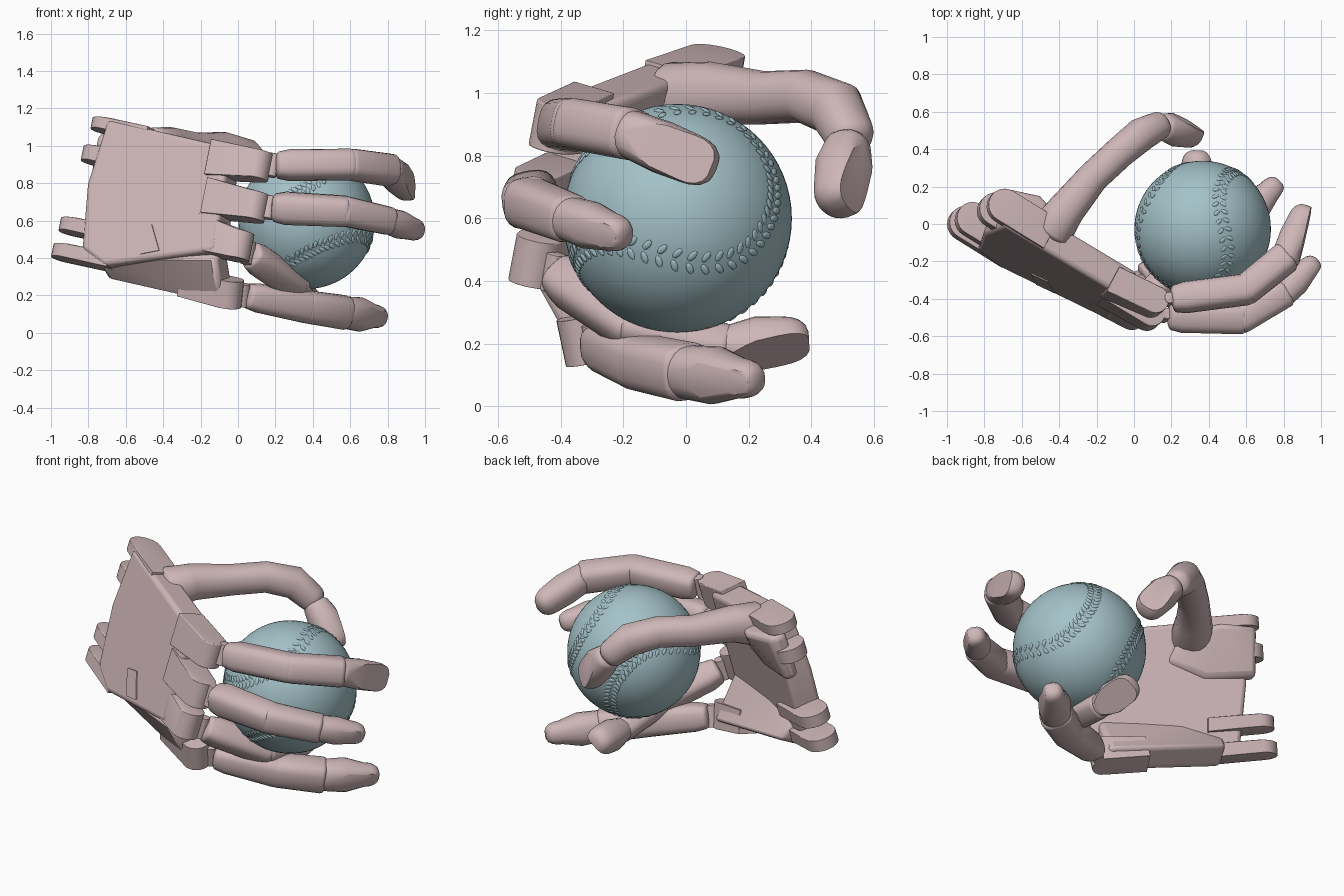
import bpy, bmesh, math
from mathutils import Vector as V, Matrix

cube = bpy.data.objects.get("Cube")
if cube:
    bpy.data.objects.remove(cube, do_unlink=True)


def material(name, rgb):
    m = bpy.data.materials.new(name)
    m.use_nodes = True
    m.diffuse_color = (*rgb, 1)
    m.node_tree.nodes["Principled BSDF"].inputs["Base Color"].default_value = (*rgb, 1)
    return m


PINK = material("dusty_pink", (0.62, 0.47, 0.48))
BLUE = material("pale_blue", (0.37, 0.54, 0.58))
made = []


def finish(name, bm, mat):
    bmesh.ops.recalc_face_normals(bm, faces=bm.faces)
    me = bpy.data.meshes.new(name)
    bm.to_mesh(me)
    bm.free()
    me.materials.append(mat)
    ob = bpy.data.objects.new(name, me)
    bpy.context.collection.objects.link(ob)
    made.append(ob)
    return ob


def hull(name, pts, bevel=0.02):
    """Solid convex block with rounded edges."""
    bm = bmesh.new()
    for p in pts:
        bm.verts.new(p)
    res = bmesh.ops.convex_hull(bm, input=bm.verts)
    junk = {g for g in res["geom_interior"] + res["geom_unused"] if isinstance(g, bmesh.types.BMVert)}
    bmesh.ops.delete(bm, geom=list(junk), context='VERTS')
    bmesh.ops.dissolve_limit(bm, angle_limit=0.05, verts=bm.verts, edges=bm.edges)
    ob = finish(name, bm, PINK)
    if bevel:
        mod = ob.modifiers.new("round", 'BEVEL')
        mod.width, mod.segments, mod.angle_limit = bevel, 3, 0.5
    return ob


def tube(name, pts, radii, up, caps=(0.02, 0.02), wide=1.0, nail=None, square=0.78, sides=20):
    """Loft of rounded-square rings with domed ends; nail cuts a flat face."""
    pts, up = [V(p) for p in pts], V(up)
    last = len(pts) - 1
    tang = [(pts[min(i + 1, last)] - pts[max(i - 1, 0)]).normalized() for i in range(last + 1)]
    arcs = [math.radians(a) for a in (20, 40, 60, 78)]
    rings = [(pts[0] - tang[0] * caps[0] * math.sin(a), tang[0], radii[0] * math.cos(a) ** 0.6)
             for a in reversed(arcs)]
    rings += list(zip(pts, tang, radii))
    rings += [(pts[-1] + tang[-1] * caps[1] * math.sin(a), tang[-1], radii[-1] * math.cos(a) ** 0.6)
              for a in arcs]
    bm = bmesh.new()
    loops = []
    for c, t, r in rings:
        side = t.cross(up).normalized()
        top = side.cross(t)
        loop = []
        for k in range(sides):
            a = math.tau * k / sides
            u, w = (math.copysign(abs(f(a)) ** square, f(a)) for f in (math.cos, math.sin))
            loop.append(bm.verts.new(c + side * u * r * wide + top * w * r))
        loops.append(loop)
    for a, b in zip(loops, loops[1:]):
        for k in range(sides):
            j = (k + 1) % sides
            bm.faces.new((a[k], a[j], b[j], b[k]))
    bm.faces.new(loops[0])
    bm.faces.new(loops[-1])
    if nail is not None:
        d = (pts[-1] - pts[0]).normalized()
        n = (up - d * up.dot(d)).normalized()
        n = (n + d * 0.2).normalized()
        res = bmesh.ops.bisect_plane(bm, geom=bm.verts[:] + bm.edges[:] + bm.faces[:],
                                     plane_co=pts[-1] + n * radii[-1] * nail,
                                     plane_no=n, clear_outer=True)
        cut = [e for e in res["geom_cut"] if isinstance(e, bmesh.types.BMEdge)]
        if cut:
            bmesh.ops.edgeloop_fill(bm, edges=cut)
    return finish(name, bm, PINK)


# Palm plate: an outline in x and z laid on the slanted back of the hand
INWARD = V((0.53, 1, -0.3)).normalized()
EDGE = V((0.2, 0.19, 1)).normalized()  # runs up the wrist edge


def back(x, z, depth=0.0):
    return V((x, 0.04 - 0.53 * (x + 0.78) + 0.3 * (z - 1.16), z)) + INWARD * depth


def lug(name, mid, axis, radius, thick, root, flare=1.1):
    """Round hinge ear that runs back to a root inside the palm."""
    axis = axis.normalized()
    u = axis.cross(INWARD).normalized()
    w = u.cross(axis)
    pts = []
    for h in (-thick / 2, thick / 2):
        for k in range(24):
            a = math.tau * k / 24
            pts.append(mid + axis * h + (u * math.cos(a) + w * math.sin(a)) * radius)
        pts += [root + axis * h * flare + w * radius * s for s in (-1, 1)]
    return hull(name, pts, 0.025)


outline = [(-0.7, 1.145), (-0.05, 0.995), (-0.13, 0.44), (-0.5, 0.43), (-0.72, 0.36), (-0.84, 0.45), (-0.81, 0.8)]
hull("palm", [back(x, z, d) for x, z in outline for d in (0, 0.16)], 0.025)
hull("palm_tab", [back(x, z, d) for x, z in [(-0.55, 0.56), (-0.46, 0.58), (-0.42, 0.44), (-0.52, 0.42)]
                  for d in (-0.006, 0.02)], 0)

# Folded little-finger side of the palm
heel = [V(p) for p in [(-0.76, -0.19, 0.4), (-0.5, -0.3, 0.45), (-0.12, -0.49, 0.4),
                       (-0.7, -0.1, 0.29), (-0.08, -0.35, 0.15)]]
hull("palm_heel", heel + [p + V((0.06, 0.12, 0.06)) for p in heel], 0.025)

# Fan-shaped mound under the thumb
mound = [(-0.8, 1.1, 0.2), (-0.62, 1.08, 0.27), (-0.45, 1.04, 0.2), (-0.4, 0.85, 0.17), (-0.6, 0.78, 0.17),
         (-0.85, 0.82, 0.18)]
hull("thumb_mound", [back(x, z, d) for x, z, depth in mound for d in (depth, 0.1)], 0.04)

# Wrist hinge lugs along the open edge of the palm
for i, (x, z, thick) in enumerate([(-0.74, 1.13, 0.06), (-0.79, 0.97, 0.08), (-0.91, 0.59, 0.07), (-0.95, 0.45, 0.07)]):
    lug(f"wrist_lug_{i + 1}", back(x, z, 0.1), EDGE, 0.09, thick, back(x + 0.25, z - 0.055, 0.095))

# Fingers: palm root, knuckle, two bends and tip; radii, nail direction, cut height, knuckle axis
LITTLE_EDGE = V((0.1, -0.2, 0.95))
fingers = {
    "index": ([(-0.13, -0.31, 0.925), (0.1, -0.415, 0.895), (0.6, -0.35, 0.9), (0.81, -0.18, 0.87), (0.9, 0.015, 0.79)],
              (0.082, 0.082, 0.084, 0.085), (0.93, -0.3, 0.1), 0.4, EDGE),
    "middle": ([(-0.15, -0.35, 0.72), (0.08, -0.485, 0.675), (0.57, -0.505, 0.65), (0.8, -0.375, 0.6), (0.92, -0.25, 0.56)],
               (0.087, 0.082, 0.076, 0.066), (0.72, -0.66, -0.15), 0.85, EDGE),
    "ring": ([(-0.2, -0.37, 0.53), (0.0, -0.48, 0.465), (0.3, -0.17, 0.255), (0.34, 0.12, 0.19), (0.34, 0.31, 0.2)],
             (0.08, 0.078, 0.068, 0.088), (0.6, -0.1, -0.8), 0.3, EDGE),
    "little": ([(-0.28, -0.23, 0.27), (-0.05, -0.325, 0.215), (0.36, -0.14, 0.14), (0.56, 0.0, 0.11), (0.72, 0.17, 0.09)],
               (0.078, 0.088, 0.092, 0.068), (0.75, -0.6, -0.2), 0.85, LITTLE_EDGE),
}
for name, (p, r, up, nail, axis) in fingers.items():
    p = [V(q) for q in p]
    aim = (p[2] - p[1]).normalized()
    start = p[1] + aim * 0.125
    lug(name + "_knuckle", p[1], axis, 0.075, 0.15, p[0], 1.3 if axis is EDGE else 0.9)
    hinge = axis.normalized()
    for s in (-1, 1):
        tube(f"{name}_link_{'upper' if s > 0 else 'lower'}",
             [p[1] + hinge * s * 0.035, start + aim * 0.03 + hinge * s * 0.035], [0.025, 0.025], up, wide=0.9)
    pin = p[1] + aim * 0.085
    tube(name + "_pin", [pin - hinge * 0.06, pin + hinge * 0.06], [0.03, 0.03], aim, (0.004, 0.004))
    tube(name + "_proximal", [start, start + aim * 0.05, p[2]], [r[0] * 0.88, r[0], r[1]], up, (0.025, 0.045),
         square=0.7)
    tube(name + "_middle", [p[2], p[3]], [r[1], r[2]], up, (0.045, 0.03), square=0.7)
    mid = p[3].lerp(p[4], 0.55)
    tube(name + "_tip", [p[3], mid, p[4]], [r[2] * 0.92, max(r[2], r[3]), r[3] * 0.95], up, (0.04, 0.085),
         nail=nail, square=0.88)

# Thumb
tube("thumb", [(-0.44, -0.03, 0.98), (-0.36, 0.08, 1.0), (-0.22, 0.25, 0.985), (-0.08, 0.38, 0.99),
               (0.04, 0.48, 0.95), (0.12, 0.52, 0.87)],
     [0.12, 0.1, 0.085, 0.085, 0.09, 0.078], (0, 0, 1), (0.04, 0.06), square=0.9)
tube("thumb_tip", [(0.17, 0.515, 0.82), (0.22, 0.505, 0.77), (0.285, 0.495, 0.69)], [0.075, 0.09, 0.085],
     (0.5, 0.8, 0.1), (0.04, 0.08), nail=0.55, square=0.9)

# Ball
R, CENTRE = 0.365, V((0.367, -0.027, 0.6))
bm = bmesh.new()
bmesh.ops.create_uvsphere(bm, u_segments=64, v_segments=32, radius=R, matrix=Matrix.Translation(CENTRE))
finish("ball", bm, BLUE)

# Raised stitches in pairs on both sides of the winding seam
AX = V((0.42, 0, -0.9)).normalized()
AY = V((-0.08, -0.99, -0.1)).cross(AX).normalized()
AZ = AX.cross(AY)


def seam(t):
    a = math.pi / 2 - (math.pi / 2 - 0.44) * math.cos(t)
    b = t / 2 + 0.44 * math.sin(2 * t)
    return AX * math.sin(a) * math.cos(b) + AY * math.sin(a) * math.sin(b) + AZ * math.cos(a)


bm = bmesh.new()
COUNT = 108
for i in range(COUNT):
    t = 2 * math.tau * i / COUNT
    n = seam(t)
    along = (seam(t + 0.02) - seam(t - 0.02)).normalized()
    across = n.cross(along)
    for s in (-1, 1):
        out = (n + across * s * 0.06).normalized()
        lean = (across * s + along * 0.6).normalized()
        frame = Matrix((lean, out.cross(lean).normalized(), out)).transposed().to_4x4()
        bmesh.ops.create_icosphere(
            bm, subdivisions=2, radius=1,
            matrix=Matrix.Translation(CENTRE + out * R) @ frame @ Matrix.Diagonal((0.021, 0.011, 0.005, 1)))
finish("ball_stitches", bm, BLUE)

# Smooth shading that keeps sharp edges
bpy.ops.object.select_all(action='DESELECT')
for ob in made:
    ob.select_set(True)
bpy.context.view_layer.objects.active = made[0]
bpy.ops.object.shade_smooth_by_angle(angle=math.radians(35))
